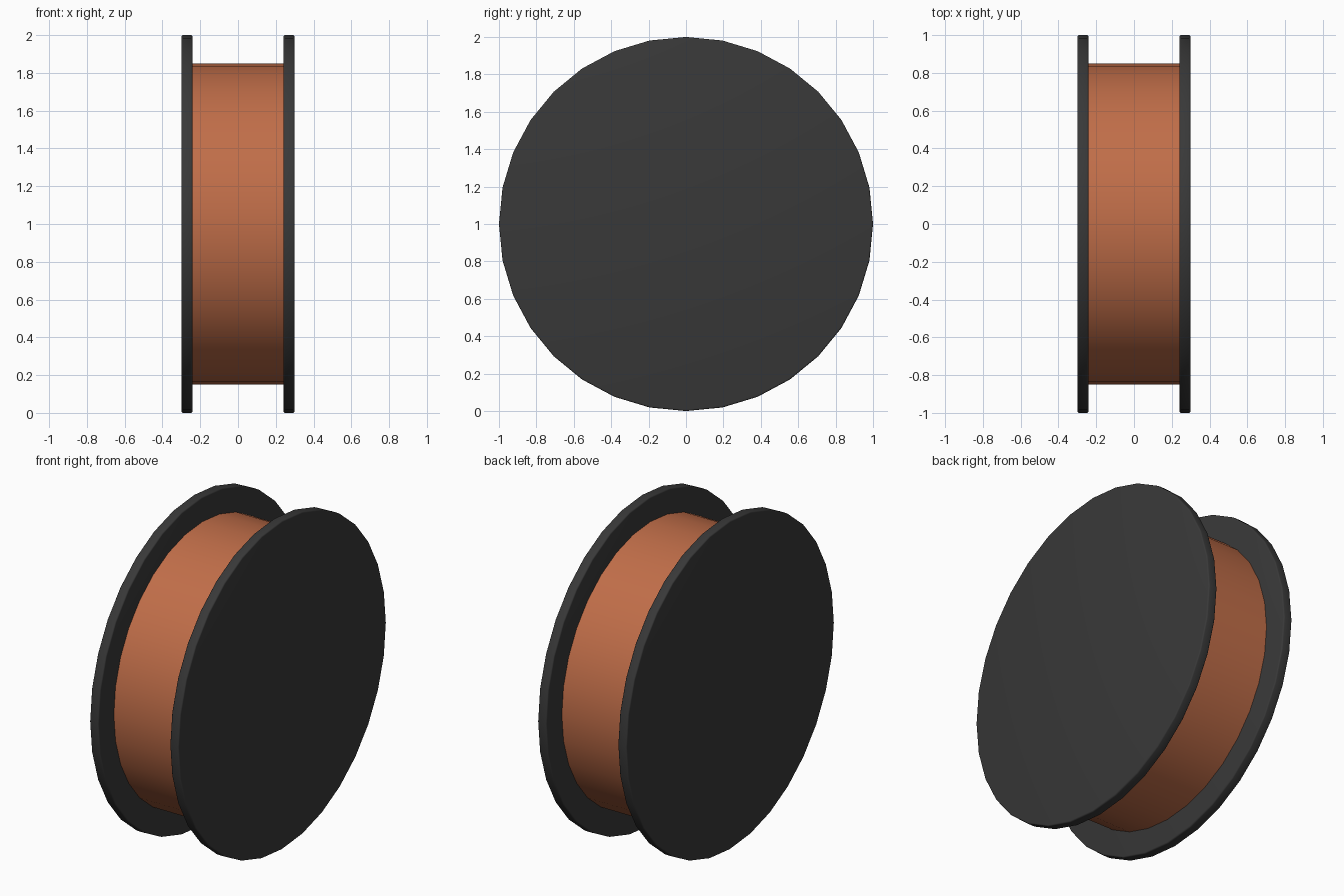
import bpy
from math import radians

cube = bpy.data.objects.get("Cube")
if cube:
    bpy.data.objects.remove(cube, do_unlink=True)


def make_material(name, rgb):
    mat = bpy.data.materials.new(name)
    mat.use_nodes = True
    color = (*rgb, 1.0)
    mat.diffuse_color = color
    mat.node_tree.nodes["Principled BSDF"].inputs["Base Color"].default_value = color
    return mat


def disc(name, radius, width, x, mat, bevel=0.0):
    """Cylinder lying along the x axis, with softly rounded rims if asked."""
    bpy.ops.mesh.primitive_cylinder_add(
        vertices=32, radius=radius, depth=width,
        location=(x, 0, 1), rotation=(0, radians(90), 0))
    obj = bpy.context.object
    obj.name = name
    bpy.ops.object.transform_apply(location=False, rotation=True, scale=True)
    obj.data.materials.append(mat)
    if bevel:
        mod = obj.modifiers.new("rounded_rim", "BEVEL")
        mod.width = bevel
        mod.segments = 3
        mod.limit_method = "ANGLE"
        mod.angle_limit = radians(40)
        bpy.ops.object.modifier_apply(modifier=mod.name)
    bpy.ops.object.shade_smooth_by_angle(angle=radians(35))
    return obj


charcoal = make_material("charcoal_plastic", (0.04, 0.04, 0.04))
copper = make_material("copper_wire", (0.53, 0.155, 0.066))

# Wound wire between the flanges
disc("wire_winding", 0.85, 0.49, 0, copper)

# End flanges
for side, sign in (("left", 1), ("right", -1)):
    disc(side + "_flange", 1.0, 0.058, sign * 0.27, charcoal, bevel=0.008)
